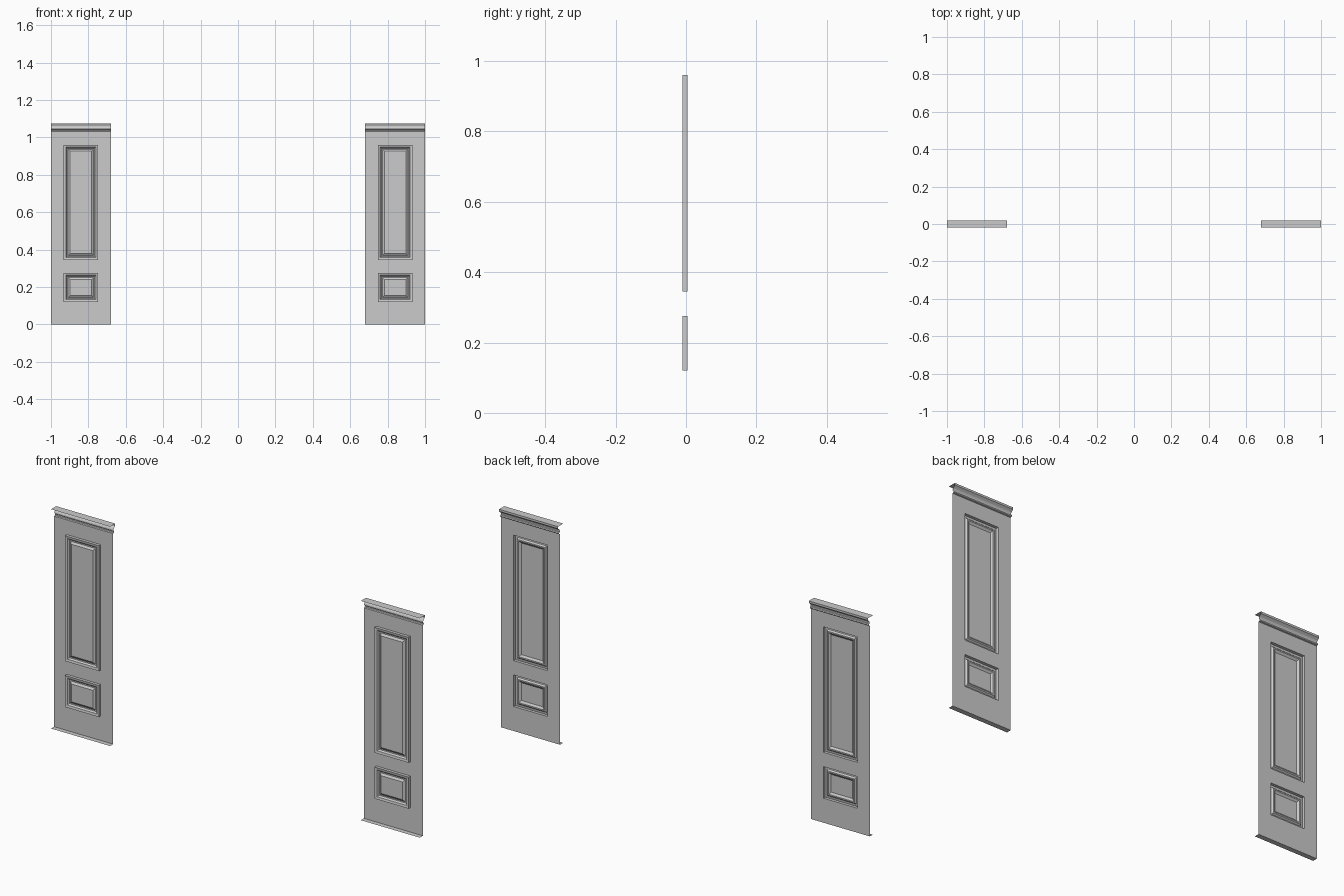
import bpy

if "Cube" in bpy.data.objects:
    bpy.data.objects.remove(bpy.data.objects["Cube"])

X0, X1 = -1.0, -0.68          # left wall section, the right one is mirrored
PX0, PX1 = -0.932, -0.748     # sunk panel width
PANELS = [(0.12, 0.275), (0.345, 0.96)]
FACE = 0.004                  # y of the wall face, which looks to +y


def make(name, verts, faces):
    mesh = bpy.data.meshes.new(name)
    mesh.from_pydata(verts, [], faces)
    obj = bpy.data.objects.new(name, mesh)
    bpy.context.collection.objects.link(obj)
    obj.modifiers.new("mirror", 'MIRROR').use_axis[0] = True
    return obj


def strip(name, profile):
    """Open sheet: a (y, z) profile swept across the section width."""
    verts = [(x, y, z) for y, z in profile for x in (X0, X1)]
    faces = [(2*i, 2*i + 2, 2*i + 3, 2*i + 1) for i in range(len(profile) - 1)]
    make(name, verts, faces)


# Wall face with two openings
xs = [X0, PX0, PX1, X1]
zs = [0, PANELS[0][0], PANELS[0][1], PANELS[1][0], PANELS[1][1], 1.032]
verts = [(x, FACE, z) for z in zs for x in xs]
faces = []
for r in range(len(zs) - 1):
    for c in range(3):
        if c == 1 and r in (1, 3):
            continue
        a = r*4 + c
        faces.append((a, a + 4, a + 5, a + 1))
make("wall_face", verts, faces)

# Base return and crown moulding
strip("base_return", [(-0.02, 0), (FACE, 0)])
strip("crown_moulding", [
    (FACE, 1.032), (0.010, 1.034), (0.012, 1.038), (0.010, 1.043),
    (0.006, 1.045), (0.006, 1.050), (0.009, 1.056), (0.015, 1.061),
    (0.020, 1.065), (0.020, 1.075), (-0.02, 1.075)])

# Sunk panels: (inset, y) rings form the moulded frame
RINGS = [(0, FACE), (0, -0.010), (0.012, -0.008), (0.018, -0.001),
         (0.024, -0.001), (0.034, -0.008)]
for name, (z0, z1) in zip(("lower_panel", "upper_panel"), PANELS):
    verts, faces = [], []
    for d, y in RINGS:
        verts += [(PX0 + d, y, z0 + d), (PX0 + d, y, z1 - d),
                  (PX1 - d, y, z1 - d), (PX1 - d, y, z0 + d)]
    for r in range(len(RINGS) - 1):
        for i in range(4):
            j = (i + 1) % 4
            faces.append((4*r + i, 4*r + j, 4*r + 4 + j, 4*r + 4 + i))
    n = 4*(len(RINGS) - 1)
    faces.append((n, n + 1, n + 2, n + 3))
    make(name, verts, faces)
